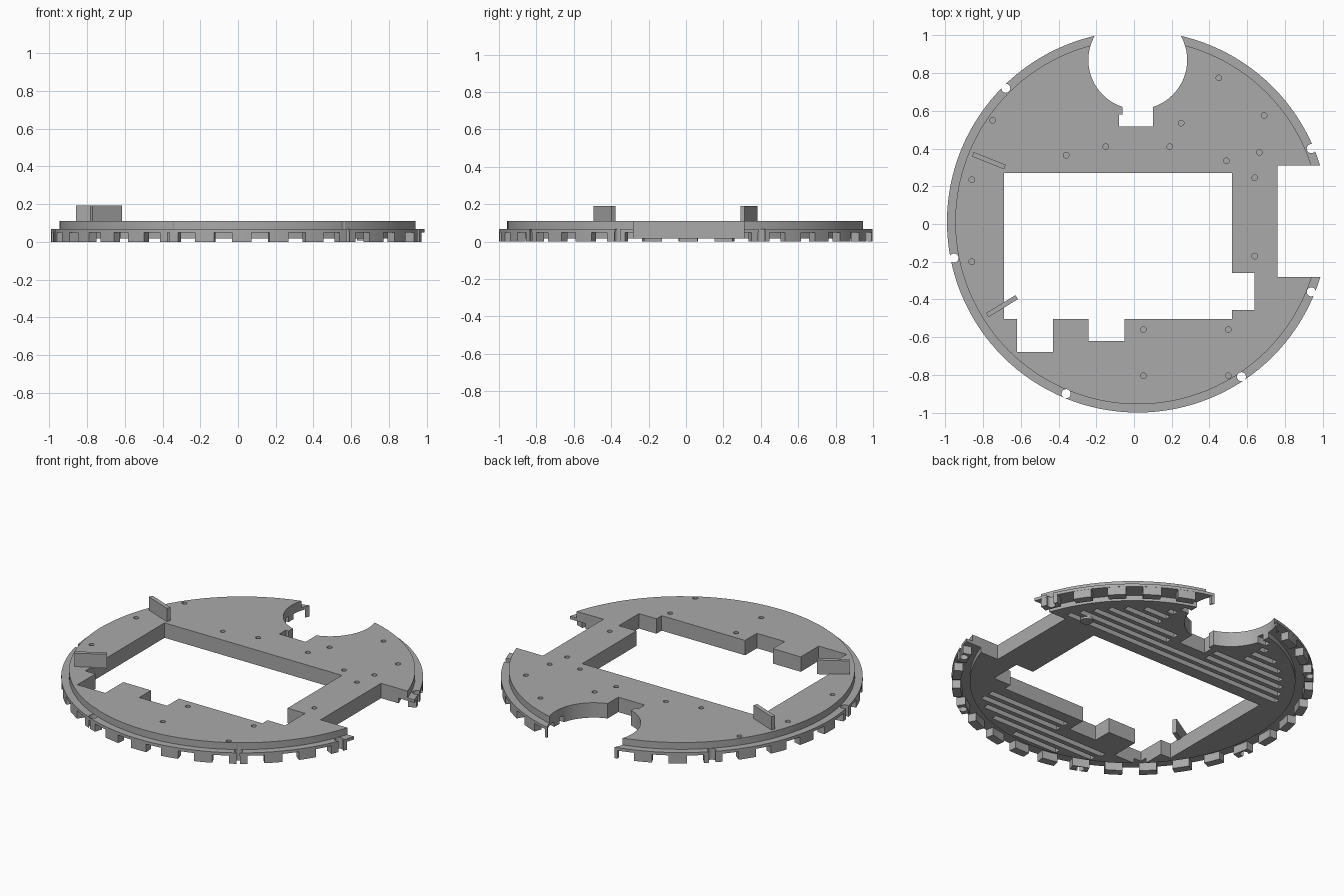
import bpy, bmesh, math
from mathutils import Matrix, Vector

if "Cube" in bpy.data.objects:
    bpy.data.objects.remove(bpy.data.objects["Cube"])

CX, CY = 0.02, 0.012          # disc centre
RIM, TOP_R, CORE = 1.012, 0.968, 0.91
Z_BOTTOM, Z_GUTTER, Z_FLANGE, Z_TOP = 0.018, 0.05, 0.068, 0.11

grey = bpy.data.materials.new("matte grey")
grey.use_nodes = True
grey.diffuse_color = (0.4, 0.4, 0.4, 1)
grey.node_tree.nodes["Principled BSDF"].inputs["Base Color"].default_value = (0.4, 0.4, 0.4, 1)


def finish(name, bm):
    bmesh.ops.recalc_face_normals(bm, faces=bm.faces)
    mesh = bpy.data.meshes.new(name)
    bm.to_mesh(mesh)
    bm.free()
    mesh.materials.append(grey)
    ob = bpy.data.objects.new(name, mesh)
    bpy.context.scene.collection.objects.link(ob)
    return ob


def prism(bm, pts, z0, z1):
    face = bm.faces.new([bm.verts.new((x, y, z0)) for x, y in pts])
    up = bmesh.ops.extrude_face_region(bm, geom=[face])["geom"]
    moved = [v for v in up if isinstance(v, bmesh.types.BMVert)]
    bmesh.ops.translate(bm, verts=moved, vec=(0, 0, z1 - z0))


def rect(bm, x0, x1, y0, y1, z0, z1):
    prism(bm, [(x0, y0), (x1, y0), (x1, y1), (x0, y1)], z0, z1)


def disc(bm, x, y, r, z0, z1, n=24):
    prism(bm, [(x + r * math.cos(math.tau * i / n), y + r * math.sin(math.tau * i / n))
               for i in range(n)], z0, z1)


def cutter(name, build):
    bm = bmesh.new()
    build(bm)
    ob = finish(name, bm)
    ob.hide_render = True
    return ob


def cut(ob, tools):
    bpy.context.view_layer.objects.active = ob
    for tool in tools:
        mod = ob.modifiers.new(tool.name, "BOOLEAN")
        mod.operation, mod.solver, mod.object = "DIFFERENCE", "EXACT", tool
        bpy.ops.object.modifier_apply(modifier=mod.name)


# Stepped round plate, turned from a half profile
bm = bmesh.new()
profile = [(0, Z_BOTTOM), (CORE, Z_BOTTOM), (CORE, Z_GUTTER), (RIM, Z_GUTTER),
           (RIM, Z_FLANGE), (TOP_R, Z_FLANGE), (TOP_R, Z_TOP), (0, Z_TOP)]
verts = [bm.verts.new((CX + r, CY, z)) for r, z in profile]
edges = [bm.edges.new(pair) for pair in zip(verts, verts[1:])]
bmesh.ops.spin(bm, geom=verts + edges, cent=(CX, CY, 0), axis=(0, 0, 1),
               angle=math.tau, steps=128, use_merge=True)
bmesh.ops.remove_doubles(bm, verts=bm.verts, dist=1e-4)
plate = finish("base_plate", bm)

# Ring of teeth under the flange
bm = bmesh.new()
COUNT, HALF = 32, 0.051
for i in range(COUNT):
    mid = -math.pi / 2 + math.tau * i / COUNT
    sweep = [mid + HALF * t for t in (-1, -0.5, 0, 0.5, 1)]
    pts = [(CX + r * math.cos(a), CY + r * math.sin(a))
           for r, arc in ((RIM - 0.001, sweep), (0.962, sweep[::-1])) for a in arc]
    prism(bm, pts, 0, Z_GUTTER + 0.005)
teeth = finish("rim_teeth", bm)

# Openings through the plate
HOLE = [(-.69, .27), (.52, .27), (.52, -.26), (.64, -.26), (.64, -.455), (.52, -.455),
        (.52, -.505), (-.05, -.505), (-.05, -.62), (-.24, -.62), (-.24, -.505),
        (-.43, -.505), (-.43, -.68), (-.62, -.68), (-.62, -.505), (-.69, -.505)]
LOW, HIGH = -0.1, 0.3
NOTCHES = [(-.68, .72), (-.955, -.18), (-.36, -.9), (.57, -.81), (.94, -.36), (.94, .4)]


def edge_notches(bm):
    for x, y in NOTCHES:
        out = Vector((x - CX, y - CY)).normalized() * 0.1
        side = Vector((-out.y, out.x)).normalized() * 0.012
        disc(bm, x, y, 0.024, LOW, HIGH)


through = [
    cutter("main_opening", lambda bm: prism(bm, HOLE, LOW, HIGH)),
    cutter("side_opening", lambda bm: rect(bm, 0.76, 1.2, -0.28, 0.31, LOW, HIGH)),
    cutter("round_notch", lambda bm: disc(bm, 0.02, 0.87, 0.262, LOW, HIGH, 64)),
    cutter("notch_slot", lambda bm: rect(bm, -0.06, 0.1, 0.517, 0.75, LOW, HIGH)),
    cutter("slot_step", lambda bm: rect(bm, -0.08, 0.0, 0.517, 0.58, LOW, HIGH)),
    cutter("edge_notches", edge_notches),
]

# Small blind screw holes in the top
SCREWS = [(-.75, .55), (-.86, .235), (-.86, -.2), (-.36, .365), (-.15, .41), (.19, .41),
          (.25, .535), (.45, .775), (.57, .845), (.69, .575), (.665, .38), (.49, .335),
          (.64, .245), (.64, -.17), (.05, -.56), (.5, -.56), (.05, -.805), (.5, -.805)]


def screw_holes(bm):
    for x, y in SCREWS:
        disc(bm, x, y, 0.015, 0.08, HIGH, 16)


# Parallel grooves across the underside, stopping short of rim and openings
def grooves(bm):
    width, depth, reach = 0.036, 0.058, 0.85
    for i in range(8):
        y = 0.345 + 0.065 * i
        half = math.sqrt(reach ** 2 - (y + width) ** 2)
        if y < 0.45:
            rect(bm, CX - half, CX + half, y, y + width, LOW, depth)
        else:
            gap = 0.14 if y < 0.56 else 0.31
            rect(bm, CX - half, CX - gap, y, y + width, LOW, depth)
            rect(bm, CX + gap, CX + half, y, y + width, LOW, depth)
    for i in range(5):
        y = -0.575 - 0.065 * i
        half = math.sqrt(reach ** 2 - y ** 2)
        left = 0.0 if y > -0.67 else -0.38 if y > -0.74 else -half
        rect(bm, max(left, -half), min(half, 0.55), y - width, y, LOW, depth)


blind = [cutter("screw_holes", screw_holes), cutter("underside_grooves", grooves)]
cut(plate, through + blind)
cut(teeth, through)
for tool in through + blind:
    bpy.data.objects.remove(tool)

# Two slanted upright tabs on the top
for name, a, b in (("back_tab", (-.855, .37), (-.685, .302)),
                   ("front_tab", (-.778, -.483), (-.622, -.388))):
    a, b = Vector(a), Vector(b)
    d = (b - a).normalized()
    n = Vector((-d.y, d.x)) * 0.0125
    bm = bmesh.new()
    prism(bm, [a - n, b - n, b + n, a + n], Z_TOP - 0.005, 0.192)
    finish(name, bm)

# Hollow boss under one screw position
bm = bmesh.new()
disc(bm, 0.665, 0.38, 0.035, 0.006, 0.03)
finish("under_boss", bm)

# Smooth only the round walls
for ob in (plate, teeth):
    bpy.ops.object.select_all(action="DESELECT")
    ob.select_set(True)
    bpy.context.view_layer.objects.active = ob
    bpy.ops.object.shade_smooth_by_angle(angle=math.radians(25))
